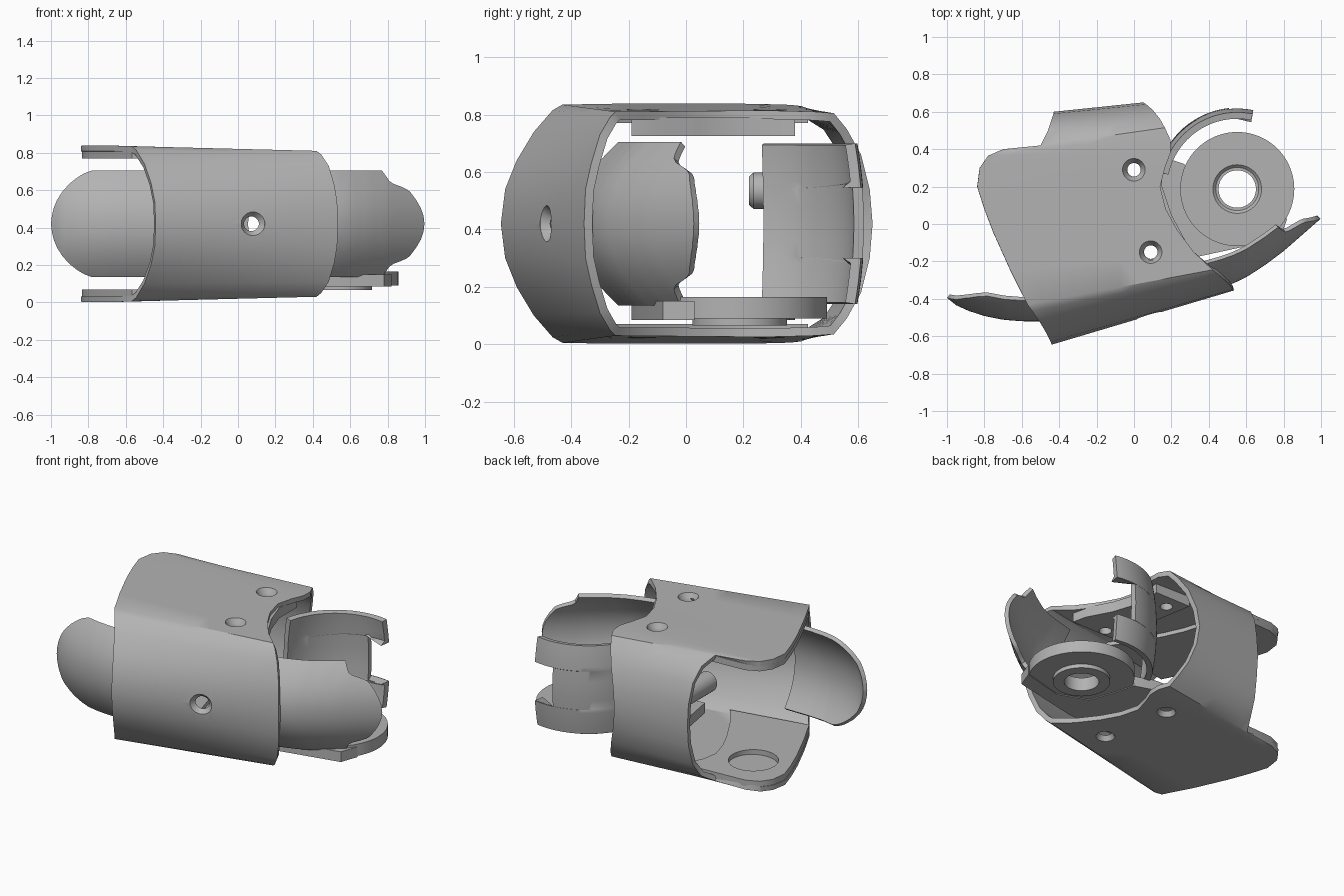
import bpy, bmesh, math
from mathutils import Vector

if "Cube" in bpy.data.objects:
    bpy.data.objects.remove(bpy.data.objects["Cube"])

MID = 0.42  # height of the symmetry plane
gray = bpy.data.materials.new("plain gray")
gray.diffuse_color = (0.45, 0.45, 0.45, 1)
gray.use_nodes = True
gray.node_tree.nodes["Principled BSDF"].inputs["Base Color"].default_value = gray.diffuse_color


def make(name, verts, faces, fix_normals=True):
    me = bpy.data.meshes.new(name)
    me.from_pydata([tuple(v) for v in verts], [], faces)
    if fix_normals:
        bm = bmesh.new()
        bm.from_mesh(me)
        bmesh.ops.recalc_face_normals(bm, faces=bm.faces)
        bm.to_mesh(me)
        bm.free()
    me.materials.append(gray)
    ob = bpy.data.objects.new(name, me)
    bpy.context.collection.objects.link(ob)
    return ob


def finish(ob, thickness=0, cutters=()):
    """Solidify, cut, bake the modifiers and smooth the curved parts."""
    if thickness:
        m = ob.modifiers.new("wall", 'SOLIDIFY')
        m.thickness, m.offset, m.use_even_offset = thickness, -1, True
    for c in cutters:
        m = ob.modifiers.new("hole", 'BOOLEAN')
        m.operation, m.solver, m.object = 'DIFFERENCE', 'EXACT', c
    dg = bpy.context.evaluated_depsgraph_get()
    dg.update()
    me = bpy.data.meshes.new_from_object(ob.evaluated_get(dg))
    ob.modifiers.clear()
    ob.data = me
    bpy.ops.object.select_all(action='DESELECT')
    ob.select_set(True)
    bpy.context.view_layer.objects.active = ob
    bpy.ops.object.shade_smooth_by_angle(angle=math.radians(32))
    return ob


def grid(name, rows, closed=False):
    """Skin of quads; rows run along the part, points run across it."""
    n = len(rows[0])
    faces = [(i*n + j, (i+1)*n + j, (i+1)*n + (j+1) % n, i*n + (j+1) % n)
             for i in range(len(rows)-1) for j in range(n if closed else n-1)]
    return make(name, [p for r in rows for p in r], faces, False)


def lathe(name, profile, centre, axis=(0, 0, 1), ring=False, n=48):
    """Turn (radius, height) pairs; ring closes the profile on itself."""
    q = Vector(axis).to_track_quat('Z', 'Y')
    k = len(profile)
    verts = [Vector(centre) + q @ Vector((r*math.cos(a), r*math.sin(a), h))
             for a in [2*math.pi*i/n for i in range(n)] for r, h in profile]
    faces = [(i*k + j, (i+1) % n*k + j, (i+1) % n*k + (j+1) % k, i*k + (j+1) % k)
             for i in range(n) for j in range(k if ring else k-1)]
    if not ring:
        faces += [tuple(i*k for i in range(n)), tuple(i*k + k-1 for i in range(n))]
    return make(name, verts, faces)


def prism(name, outline, z0, z1):
    n = len(outline)
    verts = [(x, y, z) for z in (z0, z1) for x, y in outline]
    faces = [tuple(range(n)), tuple(range(n, 2*n))]
    faces += [(i, (i+1) % n, n + (i+1) % n, n + i) for i in range(n)]
    return make(name, verts, faces)


def interp(table, x):
    """Smoothed piecewise curve through (x, y) points."""
    if x <= table[0][0]:
        return table[0][1]
    for i in range(len(table)-1):
        (x0, y0), (x1, y1) = table[i], table[i+1]
        if x <= x1:
            return y0 + (y1-y0)*(x-x0)/(x1-x0)
    return table[-1][1]


# Screw hole cutters: two through top and bottom, one in the front wall
screw = [(0.085, -0.03), (0.036, 0.055), (0.036, 0.775), (0.085, 0.86)]
cutters = [lathe("screw_cutter", screw, (x, y, 0)) for x, y in ((0, 0.29), (0.09, -0.15))]
front_cut = lathe("front_screw_cutter", [(0.036, -0.2), (0.036, -0.035), (0.066, 0), (0.066, 0.2)],
                  (0.08, -0.488, MID), (0.29, -0.957, 0))

# Body shell: left and right rims (upper half, from front middle to back middle)
left = [(-.44, -.645, 0), (-.445, -.63, .12), (-.465, -.59, .22), (-.5, -.53, .32),
        (-.545, -.465, .395), (-.57, -.43, .415), (-.66, -.25, .418), (-.75, -.05, .418),
        (-.80, .08, .418), (-.838, .2, .418), (-.825, .3, .416), (-.78, .365, .414),
        (-.7, .4, .41), (-.5, .42, .40), (-.46, .5, .35), (-.44, .56, .26),
        (-.43, .59, .13), (-.43, .6, 0)]
right = [(.535, -.355, 0), (.53, -.35, .12), (.515, -.33, .21), (.485, -.30, .31),
         (.445, -.265, .37), (.42, -.245, .39), (.32, -.15, .391), (.23, -.03, .392),
         (.17, .08, .393), (.14, .2, .394), (.165, .3, .394), (.195, .38, .392),
         (.195, .45, .39), (.165, .515, .385), (.14, .56, .33), (.10, .61, .24),
         (.065, .64, .12), (.05, .65, 0)]


def full_rim(half):
    pts = [Vector((x, y, MID + z)) for x, y, z in half]
    return pts + [Vector((x, y, MID - z)) for x, y, z in half[-2:0:-1]]


rim_l, rim_r = full_rim(left), full_rim(right)
N = 10
body = grid("body_shell", [[a.lerp(b, i/N) for a, b in zip(rim_l, rim_r)]
                           for i in range(N+1)], closed=True)
finish(body, 0.03, cutters + [front_cut])

# Inner lug plates at the left end, with a round bearing recess
bearing = lathe("bearing_cutter", [(0.145, -0.1), (0.145, 1)], (-0.58, 0.15, 0))
lug = [(x + .004, y) for x, y, z in left[5:13]]
lug += [(l[0]*.5 + r[0]*.5, l[1]*.5 + r[1]*.5) for l, r in zip(left[12:4:-1], right[12:4:-1])]
for name, z0, z1 in (("upper_lug", 0.77, 0.81), ("lower_lug", 0.03, 0.07)):
    finish(prism(name, lug, z0, z1), 0, [bearing])

# Post standing inside on the back wall
finish(lathe("inner_post", [(0.05, 0), (0.063, 0.015), (0.063, 0.32)], (-0.32, 0.22, 0.535), (0, 1, 0)))

# Hinge brackets screwed inside the right end
upper = [(-.1, .38), (.15, .38), (.15, .2), (.2, .05), (.28, -.1), (.3, -.19), (0, -.19), (-.05, .1)]
lower = [(-.1, .38), (.15, .36), (.27, .32), (.3, .2), (.36, .03), (.55, -.04), (.82, .03),
         (.78, -.08), (.34, -.175), (0, -.19), (-.05, .1)]
finish(prism("upper_bracket", upper, 0.725, 0.79), 0, cutters)
finish(prism("lower_bracket", lower, 0.085, 0.15), 0, cutters)

# Hinge disc with its stepped underside and chamfered hole
finish(lathe("hinge_disc", [(.1, .065), (.165, .065), (.165, .09), (.305, .09), (.305, .165),
                            (.13, .165), (.115, .15), (.1, .15)], (0.552, 0.187, 0), ring=True, n=72))


# Bulging front panels: mid-line path, z-dependent end, edges bent backward
def front_panel(name, path, end, fixed, bulge, flip):
    rows = []
    for i in range(25):
        row = []
        for j in range(41):
            t = -1 + j/20
            e = interp(end, abs(t))
            x0, x1 = (e, fixed) if flip else (fixed, e)
            x = x0 + (x1-x0)*i/24
            row.append((x, interp(path, x) + bulge*abs(t)**2.1, MID + 0.285*t))
        rows.append(row)
    return finish(grid(name, rows), 0.025)


front_panel("front_right_panel",
            [(.3, -.385), (.45, -.345), (.53, -.318), (.6, -.285), (.7, -.22), (.8, -.145),
             (.92, -.04), (1, .03)],
            [(0, .997), (.15, .992), (.3, .977), (.45, .952), (.6, .92), (.68, .89), (.73, .84),
             (.8, .81), (.9, .79), (1, .77)], 0.3, 0.15, False)
front_panel("front_left_panel",
            [(-1, -.395), (-.95, -.435), (-.88, -.466), (-.8, -.492), (-.7, -.512), (-.6, -.52),
             (-.42, -.52)],
            [(0, -1), (.15, -.995), (.3, -.985), (.45, -.967), (.6, -.94), (.75, -.902),
             (.88, -.855), (.95, -.82), (1, -.78)], -0.42, 0.11, True)

# Back right panel: arc around the hinge axis with a notch between two tabs
heights = [.14, .18, .23, .28, .30, .301, .36, .42, .48, .545, .546, .57, .62, .66, .70]
rows = []
for i in range(29):
    row = []
    for z in reversed(heights):
        stop = 96 if .3005 < z < .5455 else 78.5
        a = math.radians(168 + (stop-168)*i/28)
        r = 0.435 - 0.025*((z-MID)/.28)**2
        row.append((0.552 + r*math.cos(a), 0.187 + r*math.sin(a), z))
    rows.append(row)
finish(grid("back_right_panel", rows), 0.035)

# Remove the helpers
for c in cutters + [front_cut, bearing]:
    bpy.data.objects.remove(c)
